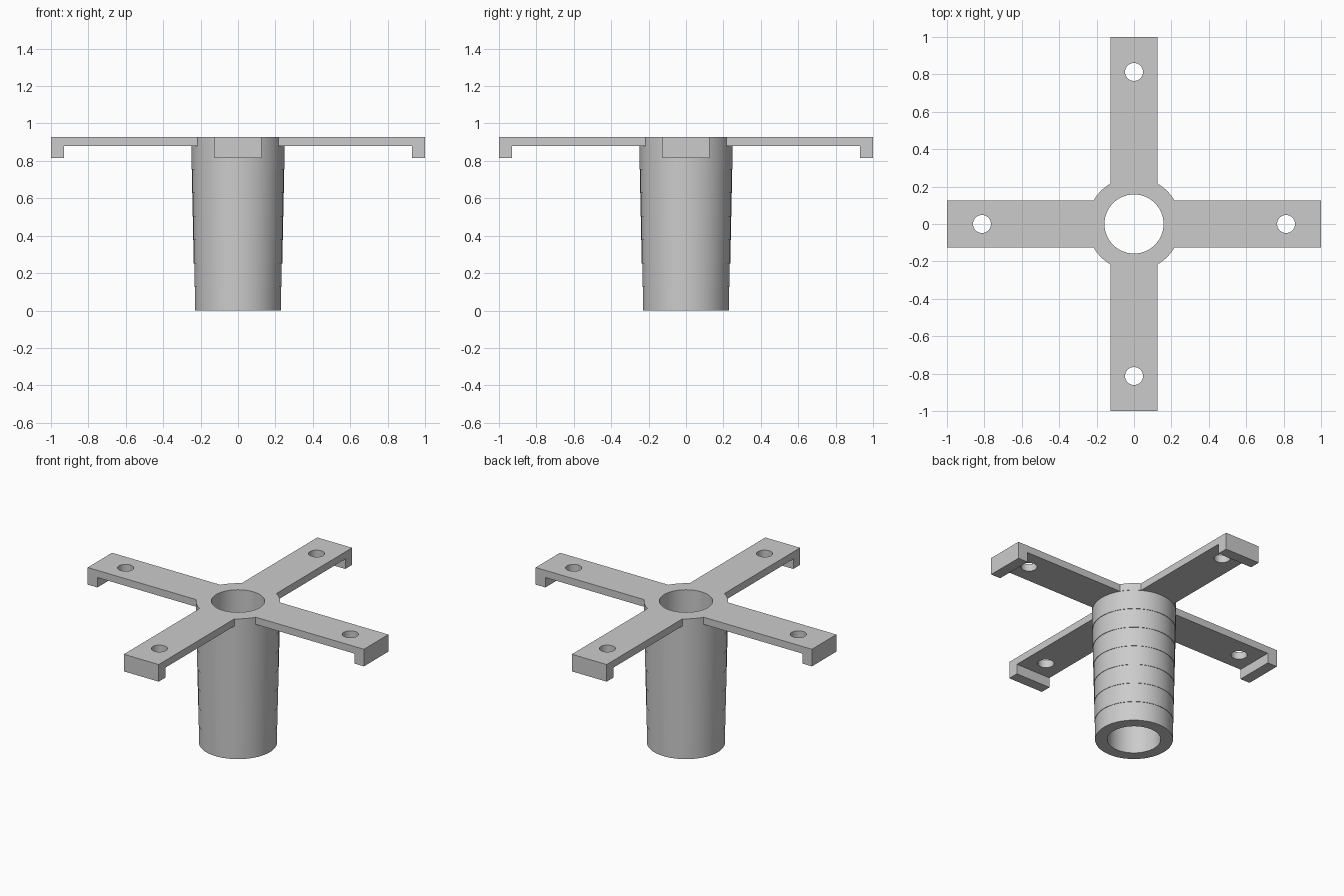
import bpy
import bmesh
import math
from mathutils import Matrix

cube = bpy.data.objects.get("Cube")
if cube:
    bpy.data.objects.remove(cube, do_unlink=True)

TOP, PLATE_Z, LIP_Z = 0.927, 0.88, 0.815
BORE, HUB = 0.158, 0.25
STEPS = 7
SIDES = 96

grey = bpy.data.materials.new("plain grey")
grey.use_nodes = True
colour = (0.6, 0.6, 0.6, 1)
grey.diffuse_color = colour
grey.node_tree.nodes["Principled BSDF"].inputs["Base Color"].default_value = colour


def finish(bm, name):
    bmesh.ops.recalc_face_normals(bm, faces=bm.faces)
    mesh = bpy.data.meshes.new(name)
    bm.to_mesh(mesh)
    bm.free()
    mesh.materials.append(grey)
    obj = bpy.data.objects.new(name, mesh)
    bpy.context.collection.objects.link(obj)
    return obj


def lathe(name, profile):
    """Revolve a closed (radius, height) outline around z."""
    bm = bmesh.new()
    rings = []
    for i in range(SIDES):
        a = math.tau * i / SIDES
        rings.append([bm.verts.new((r * math.cos(a), r * math.sin(a), z))
                      for r, z in profile])
    n = len(profile)
    for i in range(SIDES):
        a, b = rings[i], rings[(i + 1) % SIDES]
        for j in range(n):
            k = (j + 1) % n
            bm.faces.new((a[j], b[j], b[k], a[k]))
    return finish(bm, name)


def arm(name, angle):
    """Flat bar with a turned-down lip at its outer end."""
    bm = bmesh.new()
    outline = [(0.2, PLATE_Z), (0.93, PLATE_Z), (0.93, LIP_Z),
               (1, LIP_Z), (1, TOP), (0.2, TOP)]
    face = bm.faces.new([bm.verts.new((x, -0.126, z)) for x, z in outline])
    out = bmesh.ops.extrude_face_region(bm, geom=[face])
    verts = [v for v in out["geom"] if isinstance(v, bmesh.types.BMVert)]
    bmesh.ops.translate(bm, verts=verts, vec=(0, 0.252, 0))
    bmesh.ops.rotate(bm, verts=bm.verts, matrix=Matrix.Rotation(angle, 3, "Z"))
    return finish(bm, name)


def hole_cutter(angle):
    bm = bmesh.new()
    place = Matrix.Rotation(angle, 4, "Z") @ Matrix.Translation((0.813, 0, TOP))
    bmesh.ops.create_cone(bm, cap_ends=True, segments=48, radius1=0.048,
                          radius2=0.048, depth=0.3, matrix=place)
    return finish(bm, "hole_cutter")


def boolean(target, tool, operation):
    mod = target.modifiers.new(operation.lower(), "BOOLEAN")
    mod.operation = operation
    mod.solver = "EXACT"
    mod.object = tool
    bpy.context.view_layer.objects.active = target
    bpy.ops.object.modifier_apply(modifier=mod.name)
    bpy.data.objects.remove(tool, do_unlink=True)


# Hollow stem, slightly wider at every step towards the hub
profile = [(BORE, 0)]
for i in range(STEPS):
    radius = 0.231 + 0.0028 * i
    profile += [(radius, PLATE_Z * i / STEPS),
                (radius, PLATE_Z * (i + 1) / STEPS)]
profile += [(HUB, PLATE_Z), (HUB, TOP), (BORE, TOP)]
stand = lathe("stem_with_four_arms", profile)

# Four drilled arms merged into the hub
for i in range(4):
    angle = i * math.pi / 2
    bar = arm("arm", angle)
    boolean(bar, hole_cutter(angle), "DIFFERENCE")
    boolean(stand, bar, "UNION")

bpy.ops.object.select_all(action="DESELECT")
stand.select_set(True)
bpy.context.view_layer.objects.active = stand
bpy.ops.object.shade_smooth_by_angle(angle=math.radians(30))
